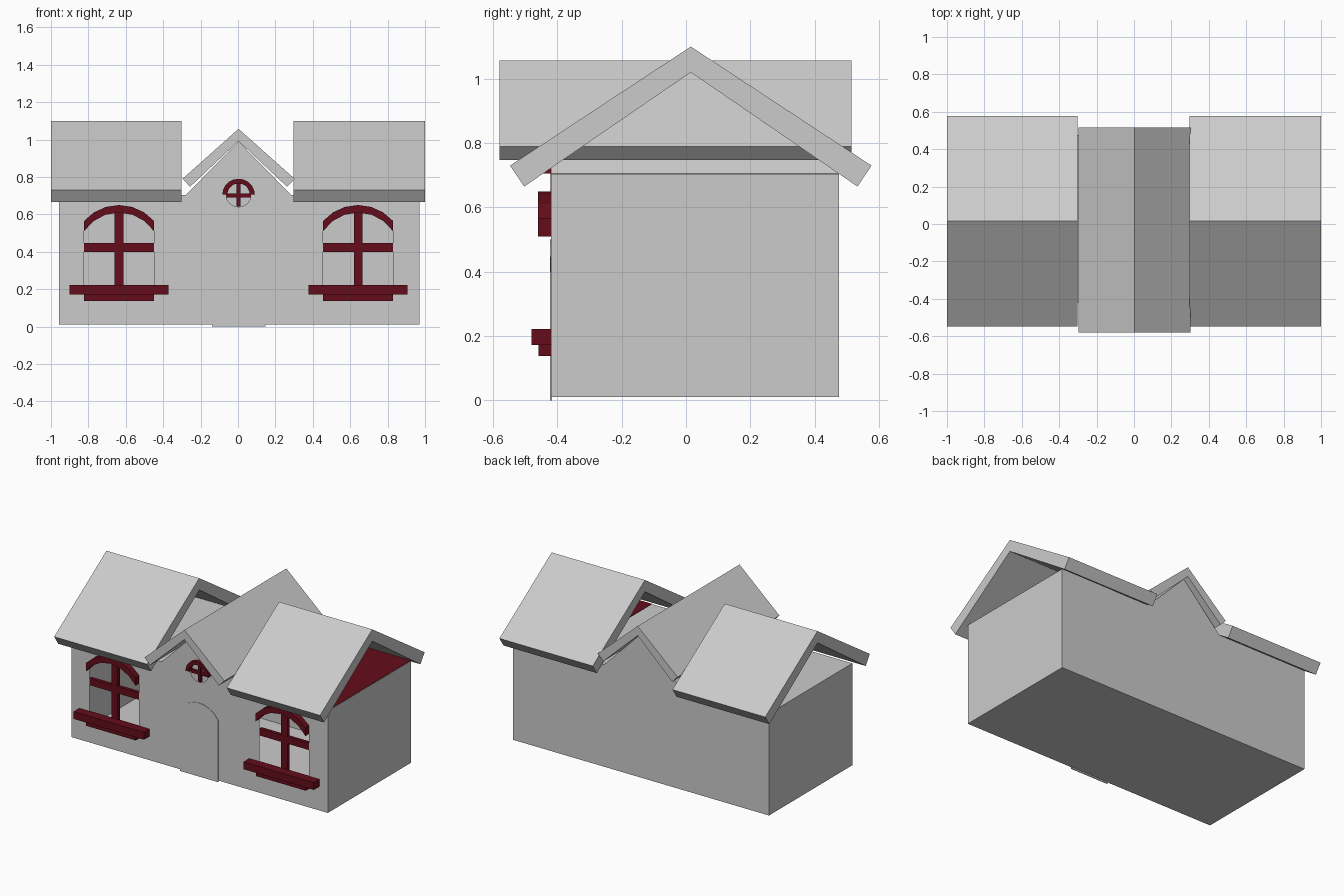
import bpy, bmesh, math
from mathutils import Vector

if "Cube" in bpy.data.objects:
    bpy.data.objects.remove(bpy.data.objects["Cube"])

CX = 0.006                    # symmetry axis of the walls
FRONT, BACK = -0.42, 0.475

red = bpy.data.materials.new("dark_red")
red.diffuse_color = (0.13, 0.004, 0.011, 1)
red.use_nodes = True
red.node_tree.nodes["Principled BSDF"].inputs["Base Color"].default_value = red.diffuse_color


def finish(bm, name, mat=None):
    bmesh.ops.recalc_face_normals(bm, faces=bm.faces[:])
    me = bpy.data.meshes.new(name)
    bm.to_mesh(me)
    bm.free()
    ob = bpy.data.objects.new(name, me)
    bpy.context.collection.objects.link(ob)
    if mat:
        me.materials.append(mat)
    return ob


def prism(name, profile, lo, hi, axis='y', mat=None):
    """Extrude a closed profile along y (points are x,z) or x (points are y,z)."""
    bm = bmesh.new()
    put = (lambda p, d: (p[0], d, p[1])) if axis == 'y' else (lambda p, d: (d, p[0], p[1]))
    a = [bm.verts.new(put(p, lo)) for p in profile]
    b = [bm.verts.new(put(p, hi)) for p in profile]
    bm.faces.new(a)
    bm.faces.new(b)
    n = len(a)
    for i in range(n):
        j = (i + 1) % n
        bm.faces.new((a[i], a[j], b[j], b[i]))
    return finish(bm, name, mat)


def rect(x0, x1, z0, z1):
    return [(x0, z0), (x1, z0), (x1, z1), (x0, z1)]


def arc(cx, cz, rx, rz, a0, a1, n):
    return [(cx + rx * math.cos(math.radians(a0 + (a1 - a0) * i / n)),
             cz + rz * math.sin(math.radians(a0 + (a1 - a0) * i / n))) for i in range(n + 1)]


def bow(cx, half, z_end, z_top, n):
    """Circular arc through two ends and a crown, right to left."""
    h = z_top - z_end
    r = (half * half + h * h) / (2 * h)
    t = math.degrees(math.asin(min(1, half / r)))
    return arc(cx, z_top - r, r, r, 90 - t, 90 + t, n)


windows = {"left": CX - 0.642, "right": CX + 0.636}
HALF = 0.187

# hollow walls: gabled outline, open window holes in the front face
outline = [(-0.957, 0.01), (0.97, 0.01), (0.97, 0.703), (0.285, 0.703),
           (0.003, 0.99), (-0.28, 0.703), (-0.957, 0.703)]
holes = [[(c - HALF, 0.18), (c + HALF, 0.18)] + bow(c, HALF, 0.53, 0.635, 8)
         for c in windows.values()]
holes.append(arc(0.003, 0.708, 0.068, 0.068, 0, 345, 23))
bm = bmesh.new()
edges, front = [], []
for loop in [outline] + holes:
    vs = [bm.verts.new((x, FRONT, z)) for x, z in loop]
    edges += [bm.edges.new((vs[i], vs[(i + 1) % len(vs)])) for i in range(len(vs))]
    front = front or vs
bmesh.ops.triangle_fill(bm, use_beauty=True, use_dissolve=False, edges=edges,
                        normal=Vector((0, -1, 0)))
back = [bm.verts.new((x, BACK, z)) for x, z in outline]
bm.faces.new(back)
for i in range(len(front)):
    j = (i + 1) % len(front)
    bm.faces.new((front[i], front[j], back[j], back[i]))
finish(bm, "walls")

# red attic floor at the right end
prism("attic_floor", rect(0.55, 0.968, 0.7035, 0.706), FRONT + 0.002, BACK - 0.002, mat=red)

# arched door panel, almost flush with the wall
prism("door", [(-0.14, 0), (0.146, 0)] + bow(0.003, 0.143, 0.42, 0.5, 8),
      FRONT - 0.003, FRONT + 0.003)

# wing roofs: bent slabs with the ridge along x
wing = [(0.015, 1.1), (0.577, 0.73), (0.533, 0.665),
        (0.015, 1.02), (-0.503, 0.665), (-0.547, 0.73)]
prism("left_roof", wing, -1.0, -0.302, 'x')
prism("right_roof", wing, 0.298, 1.0, 'x')

# central roof: bent slab with the ridge along y
prism("centre_roof", [(0.003, 1.057), (0.303, 0.79), (0.262, 0.748),
                      (0.003, 0.992), (-0.256, 0.748), (-0.297, 0.79)], -0.58, 0.515)

# large windows
for side, c in windows.items():
    arch = bow(c, HALF, 0.565, 0.65, 6) + bow(c, HALF, 0.51, 0.61, 6)[::-1]
    prism(side + "_window_arch", arch, -0.46, FRONT + 0.005, mat=red)
    prism(side + "_window_mullion", rect(c - 0.023, c + 0.023, 0.2, 0.62), FRONT, -0.395, mat=red)
    prism(side + "_window_crossbar", rect(c - HALF, c + HALF, 0.4, 0.447), FRONT - 0.001, -0.397, mat=red)
    prism(side + "_window_sill", rect(c - 0.264, c + 0.264, 0.172, 0.222), -0.48, FRONT + 0.005, mat=red)
    prism(side + "_sill_support", rect(c - HALF, c + HALF, 0.138, 0.172), -0.458, FRONT + 0.003, mat=red)

# small round gable window with a half-ring hood and cross bars
hood = arc(0.003, 0.705, 0.087, 0.085, 0, 180, 10) + arc(0.003, 0.705, 0.06, 0.06, 180, 0, 10)
prism("round_window_hood", hood, -0.445, FRONT + 0.005, mat=red)
prism("round_window_mullion", rect(-0.008, 0.014, 0.642, 0.775), FRONT - 0.001, -0.4, mat=red)
prism("round_window_crossbar", rect(-0.064, 0.07, 0.69, 0.712), FRONT, -0.402, mat=red)
